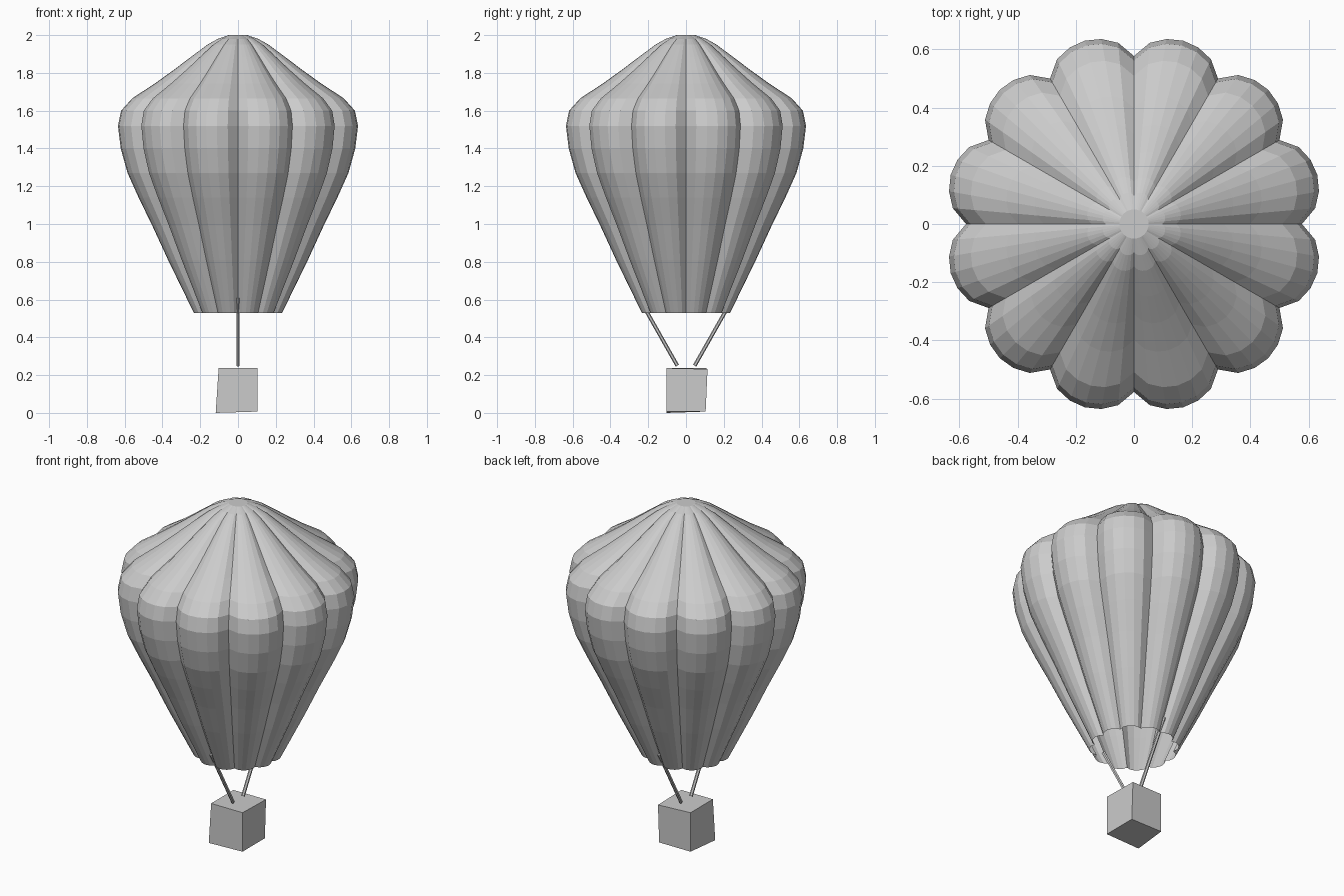
import bpy, bmesh, math
from mathutils import Vector

if "Cube" in bpy.data.objects:
    bpy.data.objects.remove(bpy.data.objects["Cube"])

LOBES, SEG = 12, 6


def make_object(name, bm):
    bmesh.ops.recalc_face_normals(bm, faces=bm.faces)
    mesh = bpy.data.meshes.new(name)
    bm.to_mesh(mesh)
    bm.free()
    obj = bpy.data.objects.new(name, mesh)
    bpy.context.collection.objects.link(obj)
    return obj


# Envelope: lobed rings along a profile of (radius, height), open at the mouth
profile = [(0.24, 0.53), (0.295, 0.64), (0.38, 0.81), (0.465, 0.99),
           (0.54, 1.14), (0.60, 1.27), (0.637, 1.40), (0.652, 1.52),
           (0.635, 1.60), (0.575, 1.665), (0.45, 1.745), (0.35, 1.815),
           (0.255, 1.885), (0.165, 1.95), (0.11, 1.98), (0.05, 2.0)]
bm = bmesh.new()
rings = []
for radius, z in profile:
    depth = 0.0 if z == 2.0 else 0.115
    ring = []
    for i in range(LOBES * SEG):
        a = 2 * math.pi * i / (LOBES * SEG)
        bulge = abs(math.sin(a * LOBES / 2)) ** 0.65
        r = radius * (1 - depth + depth * bulge)
        ring.append(bm.verts.new((r * math.cos(a), r * math.sin(a), z)))
    rings.append(ring)
for low, high in zip(rings, rings[1:]):
    for i in range(len(low)):
        j = (i + 1) % len(low)
        bm.faces.new((low[i], low[j], high[j], high[i]))
bm.faces.new(rings[-1])
make_object("envelope", bm)

# Basket: closed box with two slightly pulled corners
bm = bmesh.new()
bmesh.ops.create_cube(bm, size=1)
for v in bm.verts:
    x, y, z = v.co
    v.co = (x * 0.205, y * 0.208, 0.122 + z * 0.23)
    if x < 0 and y < 0 and z < 0:
        v.co = (-0.118, -0.104, 0.0)
    elif x > 0 and y > 0 and z > 0:
        v.co = (0.103, 0.114, 0.232)
make_object("basket", bm)


# Ropes: front and back, running up inside the mouth
def rope(name, side):
    start, end = Vector((0, side * 0.046, 0.25)), Vector((0, side * 0.25, 0.61))
    axis = end - start
    bm = bmesh.new()
    bmesh.ops.create_cone(bm, cap_ends=True, segments=6, radius1=0.01,
                          radius2=0.01, depth=axis.length)
    obj = make_object(name, bm)
    obj.location = (start + end) / 2
    obj.rotation_euler = axis.to_track_quat('Z', 'Y').to_euler()


rope("front_rope", -1)
rope("back_rope", 1)
